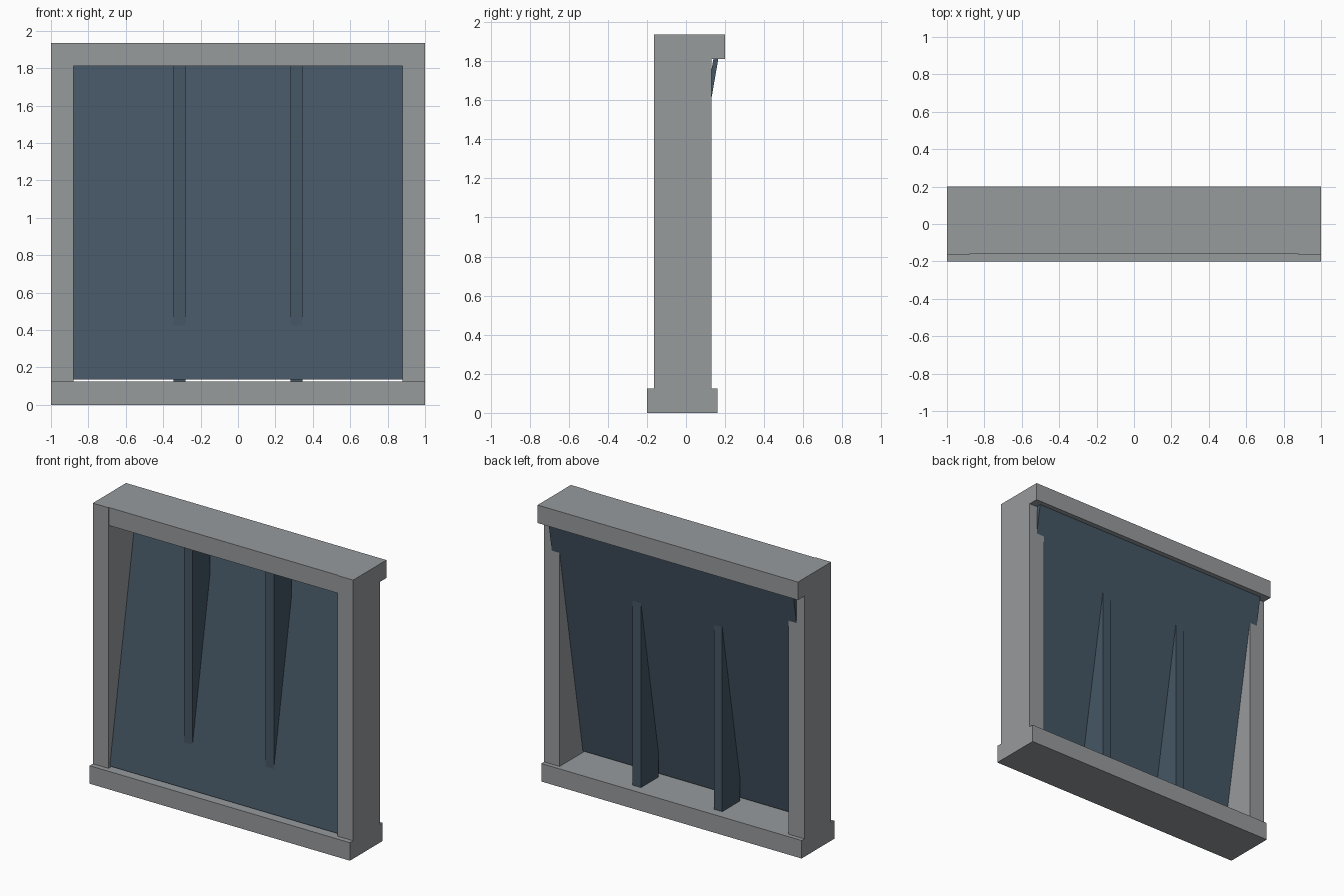
import bpy
import bmesh

cube = bpy.data.objects.get("Cube")
if cube:
    bpy.data.objects.remove(cube, do_unlink=True)


def material(name, rgb):
    mat = bpy.data.materials.new(name)
    mat.use_nodes = True
    mat.diffuse_color = (*rgb, 1)
    mat.node_tree.nodes["Principled BSDF"].inputs["Base Color"].default_value = (*rgb, 1)
    return mat


frame_grey = material("frame_grey", (0.31, 0.325, 0.335))
slate_blue = material("slate_blue", (0.06, 0.095, 0.13))


def prism(name, outline, front, back, mat):
    """Extrude an (x, z) outline between two depth functions of z."""
    bm = bmesh.new()
    near = [bm.verts.new((x, front(z), z)) for x, z in outline]
    far = [bm.verts.new((x, back(z), z)) for x, z in outline]
    bm.faces.new(near)
    bm.faces.new(far[::-1])
    for i in range(len(outline)):
        j = (i + 1) % len(outline)
        bm.faces.new((near[j], near[i], far[i], far[j]))
    bmesh.ops.recalc_face_normals(bm, faces=bm.faces[:])
    mesh = bpy.data.meshes.new(name)
    bm.to_mesh(mesh)
    bm.free()
    mesh.materials.append(mat)
    obj = bpy.data.objects.new(name, mesh)
    bpy.context.collection.objects.link(obj)
    return obj


def box(name, x, y, z, mat):
    outline = [(x[0], z[0]), (x[1], z[0]), (x[1], z[1]), (x[0], z[1])]
    return prism(name, outline, lambda h: y[0], lambda h: y[1], mat)


SILL, HEAD, TOP = 0.125, 1.81, 1.935
INNER = 0.88

# Frame: sill, head and the two side posts
box("sill", (-1, 1), (-0.20, 0.16), (0, SILL), frame_grey)
box("head", (-1, 1), (-0.16, 0.20), (HEAD, TOP), frame_grey)
for side, a, b in (("left", INNER, 1), ("right", -1, -INNER)):
    box(side + "_post", (a, b), (-0.165, 0.13), (SILL, TOP), frame_grey)

# Leaning panel with a tab at each upper corner that rests behind the posts
PANEL_LOW, TAB_LOW, TAB_X = 0.135, 1.6, 0.94
half = [(INNER, PANEL_LOW), (INNER, TAB_LOW), (TAB_X, TAB_LOW), (TAB_X, HEAD)]
outline = half + [(-x, z) for x, z in reversed(half)]


def lean(z):
    return -0.15 + 0.29 * (z - PANEL_LOW) / (HEAD - PANEL_LOW)


prism("leaning_panel", outline, lean, lambda z: lean(z) + 0.025, slate_blue)

# Upright fins that pass through the panel
for side, a, b in (("left", 0.28, 0.345), ("right", -0.345, -0.28)):
    box(side + "_fin", (a, b), (-0.10, 0.095), (SILL, HEAD), slate_blue)
